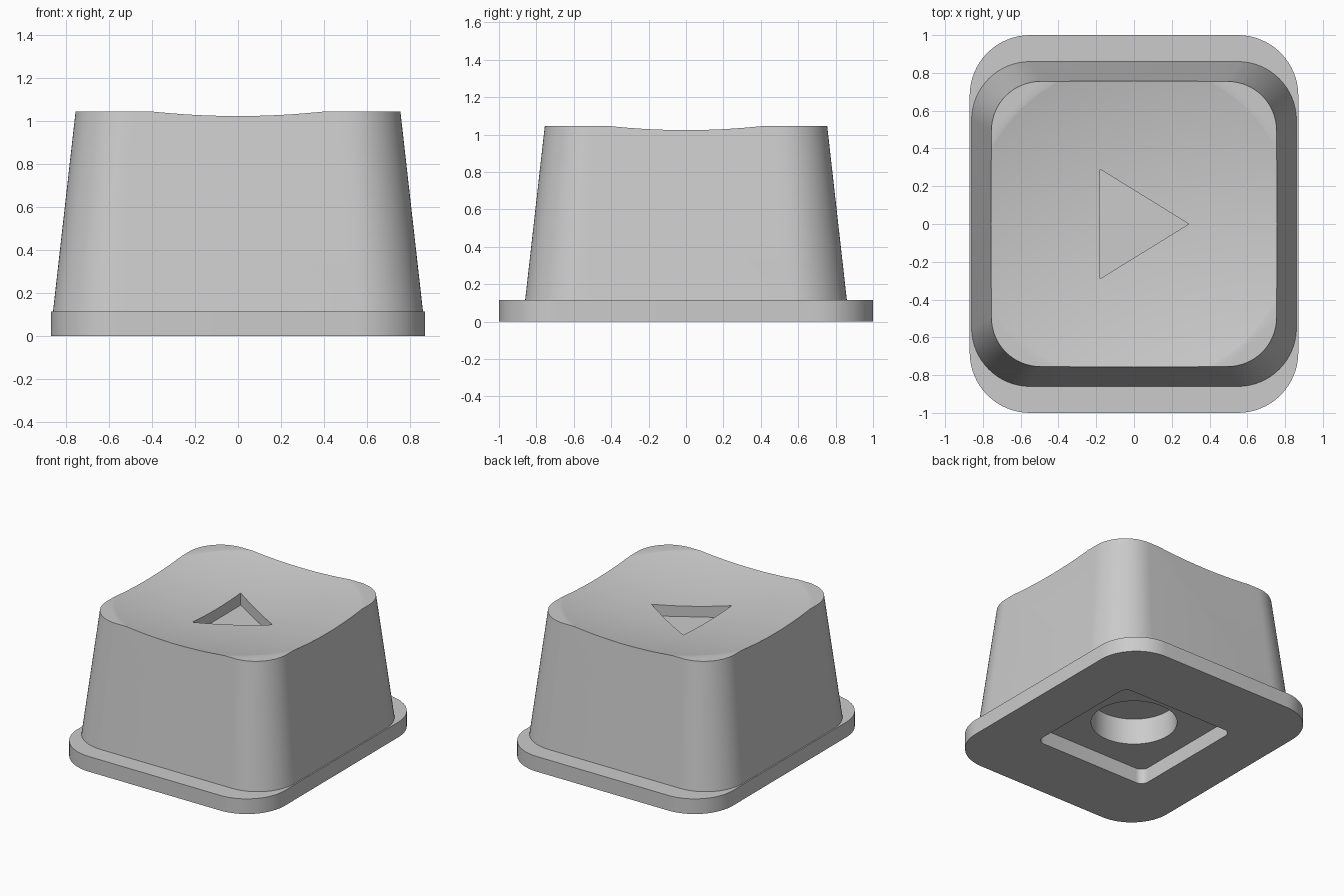
import bpy
import bmesh
import math

if "Cube" in bpy.data.objects:
    bpy.data.objects.remove(bpy.data.objects["Cube"], do_unlink=True)

grey = bpy.data.materials.new("plain_grey")
grey.use_nodes = True
colour = (0.6, 0.6, 0.6, 1)
grey.diffuse_color = colour
grey.node_tree.nodes["Principled BSDF"].inputs["Base Color"].default_value = colour


def rounded_rect(hx, hy, r, z, steps=16):
    """Counter-clockwise outline with arc corners."""
    pts = []
    for k, (sx, sy) in enumerate([(1, 1), (-1, 1), (-1, -1), (1, -1)]):
        for i in range(steps + 1):
            a = math.pi / 2 * (k + i / steps)
            pts.append((sx * (hx - r) + r * math.cos(a),
                        sy * (hy - r) + r * math.sin(a), z))
    return pts


def circle(r, z, steps=96):
    return [(r * math.cos(math.tau * i / steps),
             r * math.sin(math.tau * i / steps), z) for i in range(steps)]


def loft(name, rings):
    """Closed solid through equal-length rings, listed bottom to top."""
    bm = bmesh.new()
    loops = [[bm.verts.new(p) for p in ring] for ring in rings]
    for low, high in zip(loops, loops[1:]):
        for i in range(len(low)):
            j = (i + 1) % len(low)
            bm.faces.new((low[i], low[j], high[j], high[i]))
    bm.faces.new(loops[0][::-1])
    bm.faces.new(loops[-1])
    mesh = bpy.data.meshes.new(name)
    bm.to_mesh(mesh)
    bm.free()
    mesh.materials.append(grey)
    obj = bpy.data.objects.new(name, mesh)
    bpy.context.collection.objects.link(obj)
    return obj


def activate(obj):
    bpy.ops.object.select_all(action='DESELECT')
    obj.select_set(True)
    bpy.context.view_layer.objects.active = obj


def carve(obj, cutter):
    """Subtract the cutter, then discard it."""
    cutter.hide_render = True
    activate(obj)
    mod = obj.modifiers.new("carve", 'BOOLEAN')
    mod.operation = 'DIFFERENCE'
    mod.solver = 'EXACT'
    mod.object = cutter
    bpy.ops.object.modifier_apply(modifier=mod.name)
    bpy.data.objects.remove(cutter, do_unlink=True)


PLATE_TOP = 0.115
CAP_TOP = 1.045
DISH_LOW = 0.947
DISH_RADIUS = 3.8

# Base flange with a square socket opening
base = loft("base_flange", [rounded_rect(0.87, 1.0, 0.32, z) for z in (0, PLATE_TOP)])
carve(base, loft("socket_cutter", [rounded_rect(0.48, 0.48, 0.06, z, 8) for z in (-0.1, 0.3)]))

# Tapered button body
body = loft("button_body", [rounded_rect(0.86, 0.86, 0.31, PLATE_TOP),
                            rounded_rect(0.755, 0.755, 0.26, CAP_TOP)])

# Spherical dish in the top
dish_rings = []
for i in range(1, 25):
    r = 0.05 * i
    dish_rings.append(circle(r, DISH_LOW + DISH_RADIUS - math.sqrt(DISH_RADIUS ** 2 - r * r)))
dish_rings.append(circle(1.2, 1.5))
carve(body, loft("dish_cutter", dish_rings))

# Engraved triangle pointing sideways
triangle = [(-0.18, -0.29), (0.29, 0), (-0.18, 0.29)]
carve(body, loft("triangle_cutter", [[(x, y, z) for x, y in triangle] for z in (0.87, 1.2)]))

# Round bore in the underside
carve(body, loft("bore_cutter", [circle(0.3, z, 64) for z in (0, 0.315)]))

for part in (base, body):
    activate(part)
    bpy.ops.object.shade_smooth_by_angle(angle=math.radians(30))
